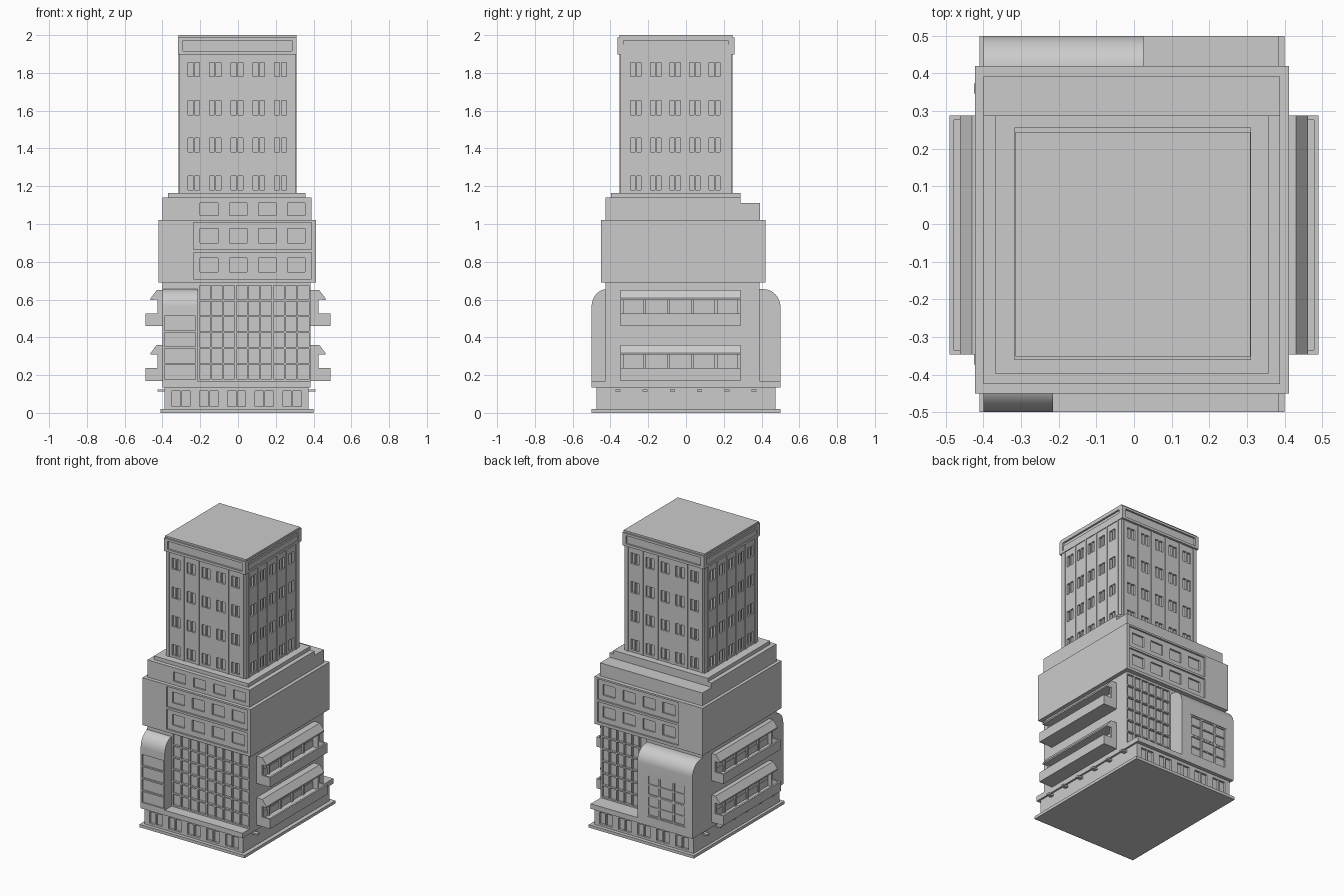
import bpy, bmesh, math

if "Cube" in bpy.data.objects:
    bpy.data.objects.remove(bpy.data.objects["Cube"])


def boxes(name, items):
    """One object made of boxes, each (x0, x1, y0, y1, z0, z1)."""
    bm = bmesh.new()
    for x0, x1, y0, y1, z0, z1 in items:
        vs = bmesh.ops.create_cube(bm, size=1)['verts']
        bmesh.ops.scale(bm, vec=(abs(x1 - x0), abs(y1 - y0), abs(z1 - z0)), verts=vs)
        bmesh.ops.translate(bm, vec=((x0 + x1) / 2, (y0 + y1) / 2, (z0 + z1) / 2), verts=vs)
    return finish(name, bm)


def extrude(name, profile, axis, a, b):
    """Closed 2D profile extruded along x (profile y,z) or y (profile x,z)."""
    bm = bmesh.new()
    place = (lambda p: (a, p[0], p[1])) if axis == 'x' else (lambda p: (p[0], a, p[1]))
    face = bm.faces.new([bm.verts.new(place(p)) for p in profile])
    ext = bmesh.ops.extrude_face_region(bm, geom=[face])['geom']
    d = (b - a, 0, 0) if axis == 'x' else (0, b - a, 0)
    bmesh.ops.translate(bm, vec=d, verts=[v for v in ext if isinstance(v, bmesh.types.BMVert)])
    bmesh.ops.recalc_face_normals(bm, faces=bm.faces)
    return finish(name, bm)


def finish(name, bm):
    me = bpy.data.meshes.new(name)
    bm.to_mesh(me)
    bm.free()
    ob = bpy.data.objects.new(name, me)
    bpy.context.collection.objects.link(ob)
    return ob


def cut(ob, items):
    """Carve box recesses out of an object and bake the result."""
    tool = boxes("cutter", items)
    mod = ob.modifiers.new("recess", 'BOOLEAN')
    mod.operation, mod.solver, mod.object = 'DIFFERENCE', 'EXACT', tool
    dg = bpy.context.evaluated_depsgraph_get()
    me = bpy.data.meshes.new_from_object(ob.evaluated_get(dg))
    ob.modifiers.clear()
    ob.data = me
    bpy.data.objects.remove(tool)


def row(a, b, n, gap):
    """n equal spans between a and b, separated by gaps."""
    w = (b - a - gap * (n - 1)) / n
    return [(a + i * (w + gap), a + i * (w + gap) + w) for i in range(n)]


def panes(xs, zs, y, depth):
    """Recess boxes in a y-facing wall; depth points into the wall."""
    return [(x0, x1, y - depth * 0.5, y + depth, z0, z1) for x0, x1 in xs for z0, z1 in zs]


# Base plate and ground floor with shop windows
boxes("base_plate", [(-.41, .40, -.5, .5, 0, .02)])
ground = boxes("ground_floor", [(-.39, .372, -.475, .475, .015, .14)])
shop = row(-.35, .335, 5, .05)
halves = [h for a, b in shop for h in row(a, b, 2, .008)]
cut(ground, panes(halves, [(.035, .115)], -.475, .015) + panes(halves, [(.035, .115)], .475, -.015))
boxes("podium_ledge", [(-.40, .385, -.5, .5, .135, .17)])

# Podium with gridded curtain walls front and back
podium = boxes("podium", [(-.40, .385, -.425, .39, .165, .70)])
rows = row(.18, .675, 6, .009)
cut(podium, panes(row(-.205, .375, 9, .009), rows, -.425, .015)
    + panes(row(.035, .375, 6, .009), rows, .39, -.015))


# Round-topped corner bays
def bay(name, x0, x1, y_in, y_out, y_arc, z_arc):
    pts = [(y_in, .135), (y_out, .135)]
    for i in range(13):
        t = i / 12 * math.pi / 2
        pts.append((y_arc + (y_out - y_arc) * math.cos(t), z_arc + (.655 - z_arc) * math.sin(t)))
    if abs(y_in - y_arc) > .001:
        pts.append((y_in, .655))
    return extrude(name, pts, 'x', x0, x1)


front_bay = bay("front_bay", -.40, -.215, -.40, -.5, -.42, .56)
cut(front_bay, panes([(-.39, -.225)], row(.178, .513, 4, .01), -.5, .01))
back_bay = bay("back_bay", -.40, .025, .36, .5, .41, .56)
cut(back_bay, panes([(-.345, -.045)], [(.2, .49)], .5, -.012))
grid = [(x, x + .012, .487, .497, .2, .49) for x in (-.345, -.256, -.146, -.057)]
grid += [(-.345, -.045, .487, .495, z, z + .009) for z in (.2, .262, .335, .345, .415, .481)]
boxes("back_bay_mullions", grid)

for b in (front_bay, back_bay):
    bpy.ops.object.select_all(action='DESELECT')
    b.select_set(True)
    bpy.context.view_layer.objects.active = b
    bpy.ops.object.shade_smooth_by_angle(angle=math.radians(30))

# Overhanging block with two framed window strips front and back
block = boxes("office_block", [(-.422, .412, -.45, .42, .69, 1.02)])
strips = [(.71, .85), (.865, 1.008)]
cut(block, panes([(-.235, .388)], strips, -.45, .012) + panes([(-.235, .388)], strips, .42, -.012))
inner = [(.745, .82), (.90, .975)]
cols = row(-.2, .355, 4, .06)
cut(block, panes(cols, inner, -.438, .012) + panes(cols, inner, .408, -.012))

# Stepped setbacks
setback = boxes("setback", [(-.40, .388, -.425, .288, 1.01, 1.14)])
cut(setback, panes(cols, [(1.045, 1.11)], -.425, .012))
boxes("rear_terrace", [(-.40, .388, .28, .392, 1.01, 1.11)])
boxes("tower_plinth", [(-.37, .357, -.397, .288, 1.13, 1.165)])

# Tower with paired windows on all four sides
tower = boxes("tower", [(-.312, .306, -.347, .24, 1.16, 1.95)])
floors = [(1.18, 1.255), (1.38, 1.455), (1.578, 1.655), (1.78, 1.855)]
fx = [-.235 + .115 * i for i in range(5)]
fy = [-.265 + .104 * i for i in range(5)]


def pairs(centres, w):
    return [h for c in centres for h in row(c - w, c + w, 2, .008)]


side = [(x - s * .014, x + s * .007, y0, y1, z0, z1) for x, s in ((.306, 1), (-.312, -1))
        for y0, y1 in pairs(fy, .028) for z0, z1 in floors]
cut(tower, panes(pairs(fx, .031), floors, -.347, .014)
    + panes(pairs(fx, .031), floors, .24, -.014) + side)

# Slim pilasters between the window columns
pil = []
for i in range(6):
    x, y = -.2925 + .115 * i, -.317 + .104 * i
    pil += [(x - .007, x + .007, -.352, -.34, 1.16, 1.91), (x - .007, x + .007, .235, .245, 1.16, 1.91)]
    pil += [(.30, .31, y - .007, y + .007, 1.16, 1.91), (-.316, -.305, y - .007, y + .007, 1.16, 1.91)]
boxes("tower_pilasters", pil)

# Crown with a recessed panel per side
crown = boxes("crown", [(-.318, .311, -.362, .256, 1.898, 1.988)])
cut(crown, panes([(-.292, .285)], [(1.915, 1.972)], -.362, .012)
    + panes([(-.292, .285)], [(1.915, 1.972)], .256, -.012)
    + [(.299, .32, -.33, .222, 1.915, 1.972), (-.33, -.306, -.33, .222, 1.915, 1.972)])
boxes("roof_cap", [(-.315, .309, -.352, .245, 1.98, 2.0)])

# Side balconies: hollow parapet box, end walls, window wall and sloped awning
for s, wall, label in ((1, .385, "right"), (-1, -.40, "left")):
    for level, z in (("lower", .17), ("upper", .46)):
        y0, y1 = -.347, .288
        out, mid, inn = s * .49, s * .427, wall - s * .005
        tray = boxes(f"{label}_{level}_balcony", [(min(inn, out), max(inn, out), y0, y1, z, z + .067)])
        a, b = sorted((wall + s * .002, s * .478))
        cut(tray, [(a, b, y0 + .012, y1 - .012, z + .02, z + .1)])
        a, b = sorted((inn, mid))
        parts = [(a, b, y0, y0 + .016, z, z + .16), (a, b, y1 - .016, y1, z, z + .16)]
        c, d = sorted((inn, wall + s * .012))
        parts += [(c, d, y - .008, y + .008, z + .02, z + .16) for y in (-.22, -.092, .034, .16)]
        boxes(f"{label}_{level}_balcony_walls", parts)
        extrude(f"{label}_{level}_awning",
                [(inn, z + .14), (s * .427, z + .14), (s * .463, z + .138), (s * .463, z + .147),
                 (s * .430, z + .19), (inn, z + .19)], 'y', y0, y1)
    # Small wall lamps under the podium ledge
    a, b = sorted((wall - s * .02, wall + s * .025))
    boxes(f"{label}_lamps", [(a, b, y - .013, y + .013, .112, .124)
                             for y in (-.36, -.216, -.072, .072, .216, .36)])
